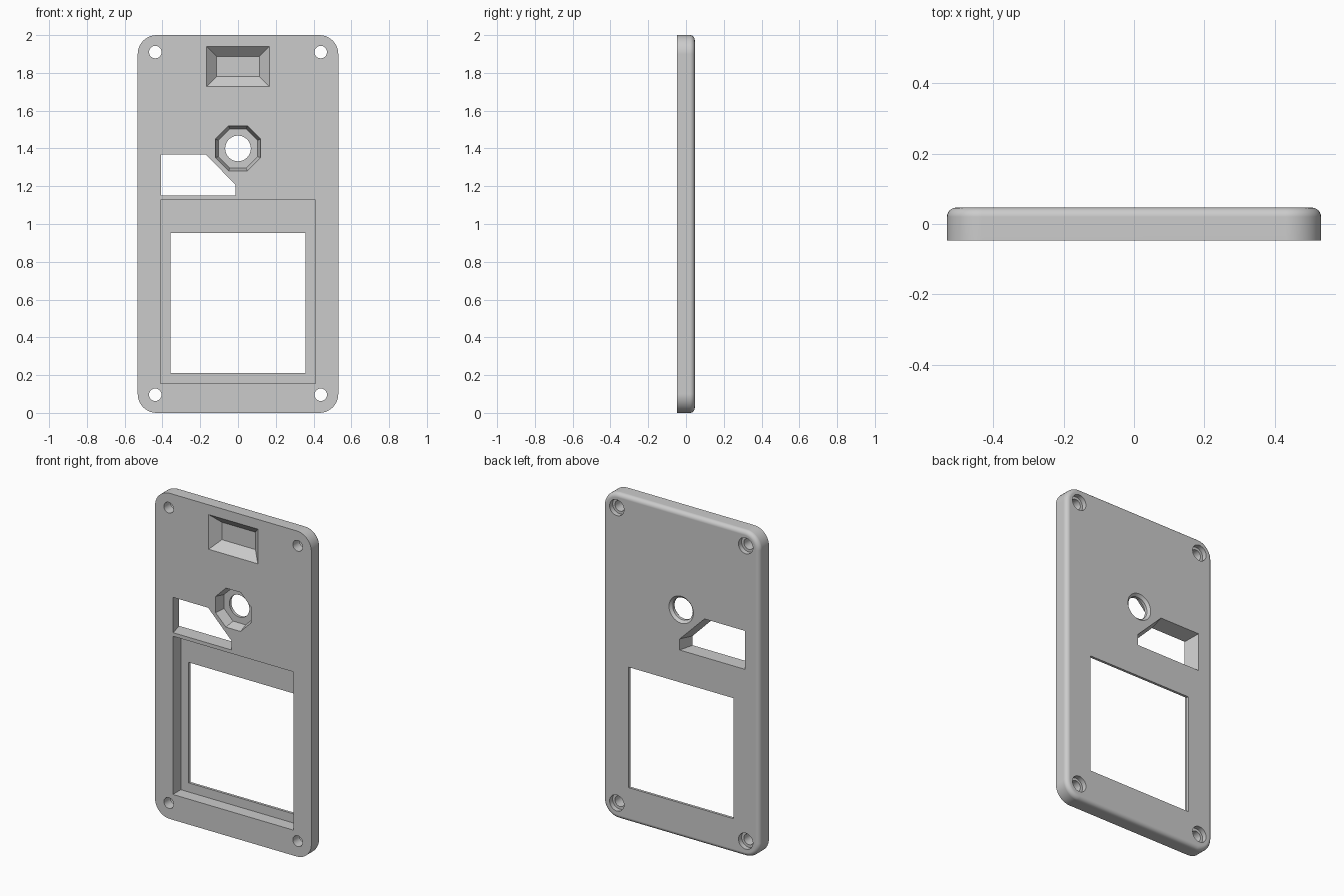
import bpy
import bmesh
from math import cos, sin, pi, tau

cube = bpy.data.objects.get("Cube")
if cube:
    bpy.data.objects.remove(cube)

WIDTH, HEIGHT, FRONT, BACK = 1.062, 2.0, -0.0465, 0.0465
THICK = BACK - FRONT
EPS = 0.004  # cutter overshoot

grey = bpy.data.materials.new("plain grey")
grey.use_nodes = True
grey.diffuse_color = (0.6, 0.6, 0.6, 1)
grey.node_tree.nodes["Principled BSDF"].inputs["Base Color"].default_value = (0.6, 0.6, 0.6, 1)


def loft(name, sections):
    """Closed solid through equal-length (x, z) outlines, each given at a y position."""
    bm = bmesh.new()
    rings = [[bm.verts.new((x, y, z)) for x, z in pts] for y, pts in sections]
    count = len(rings[0])
    for a, b in zip(rings, rings[1:]):
        for i in range(count):
            j = (i + 1) % count
            bm.faces.new((a[i], a[j], b[j], b[i]))
    bm.faces.new(rings[0])
    bm.faces.new(rings[-1])
    bmesh.ops.recalc_face_normals(bm, faces=bm.faces)
    mesh = bpy.data.meshes.new(name)
    bm.to_mesh(mesh)
    bm.free()
    mesh.materials.append(grey)
    obj = bpy.data.objects.new(name, mesh)
    bpy.context.collection.objects.link(obj)
    return obj


def rounded(inset, radius=0.1, steps=10):
    """Rounded outline of the plate, shrunk by inset."""
    pts = []
    for q, (sx, sz) in enumerate([(1, 1), (-1, 1), (-1, -1), (1, -1)]):
        cx = sx * (WIDTH / 2 - radius)
        cz = HEIGHT / 2 + sz * (HEIGHT / 2 - radius)
        for i in range(steps + 1):
            a = (q + i / steps) * pi / 2
            pts.append((cx + (radius - inset) * cos(a), cz + (radius - inset) * sin(a)))
    return pts


def rect(x, z0, z1, inset=0):
    x, z0, z1 = x - inset, z0 + inset, z1 - inset
    return [(-x, z0), (x, z0), (x, z1), (-x, z1)]


def ring(x, z, r, n=32, turn=0):
    return [(x + r * cos(tau * i / n + turn), z + r * sin(tau * i / n + turn)) for i in range(n)]


def octagon(apothem):
    return ring(0, 1.4, apothem / cos(pi / 8), 8, pi / 8)


def cut(name, sections):
    """Subtract a lofted cutter from the plate."""
    cutter = loft(name, sections)
    cutter.hide_render = True
    mod = plate.modifiers.new(name, "BOOLEAN")
    mod.operation = "DIFFERENCE"
    mod.solver = "EXACT"
    mod.object = cutter
    bpy.ops.object.modifier_apply(modifier=mod.name)
    bpy.data.objects.remove(cutter)


# Plate with a rounded back edge
FILLET = 0.026
sections = [(FRONT, rounded(0))]
for i in range(7):
    a = i / 6 * pi / 2
    sections.append((BACK - FILLET * (1 - sin(a)), rounded(FILLET * (1 - cos(a)))))
plate = loft("face_plate", sections)
bpy.context.view_layer.objects.active = plate
plate.select_set(True)

# Screen recess and window
cut("screen_recess", [(FRONT - EPS, rect(0.41, 0.156, 1.128)),
                      (BACK - 0.016, rect(0.41, 0.156, 1.128))])
cut("screen_window", [(FRONT, rect(0.357, 0.212, 0.952)),
                      (BACK + EPS, rect(0.357, 0.212, 0.952))])

# Sloped top pocket
cut("top_pocket", [(FRONT - EPS, rect(0.167, 1.727, 1.94, -EPS)),
                   (FRONT + 0.053, rect(0.167, 1.727, 1.94, 0.053))])

# Octagonal recess with a chamfered round hole
cut("octagon_recess", [(FRONT - EPS, octagon(0.121)), (FRONT + 0.06, octagon(0.104))])
cut("round_hole", [(FRONT, ring(0, 1.4, 0.068)), (BACK - 0.015, ring(0, 1.4, 0.068)),
                   (BACK + EPS, ring(0, 1.4, 0.083 + EPS))])


# Five-sided opening that flares towards the back
def opening(y):
    g = 0.024 * (y - FRONT) / THICK
    left, right, top = -0.408 - g, -0.013 + g, 1.367 + g * 0.8
    return y, [(left, 1.15), (right, 1.15), (right, 1.208 + g * 0.4),
               (-0.17 + g * 0.5, top), (left, top)]


cut("side_opening", [opening(FRONT - EPS), opening(BACK + EPS)])

# Corner screw holes, counterbored at the back
for x in (-0.438, 0.438):
    for z in (0.096, 1.91):
        cut("screw_hole", [(FRONT - EPS, ring(x, z, 0.033)), (BACK - 0.03, ring(x, z, 0.033)),
                           (BACK - 0.03, ring(x, z, 0.049)), (BACK + EPS, ring(x, z, 0.049))])

# Smooth rounded surfaces, keep crisp edges
bpy.ops.object.shade_smooth_by_angle(angle=pi / 6)
weighted = plate.modifiers.new("even_shading", "WEIGHTED_NORMAL")
weighted.keep_sharp = True
